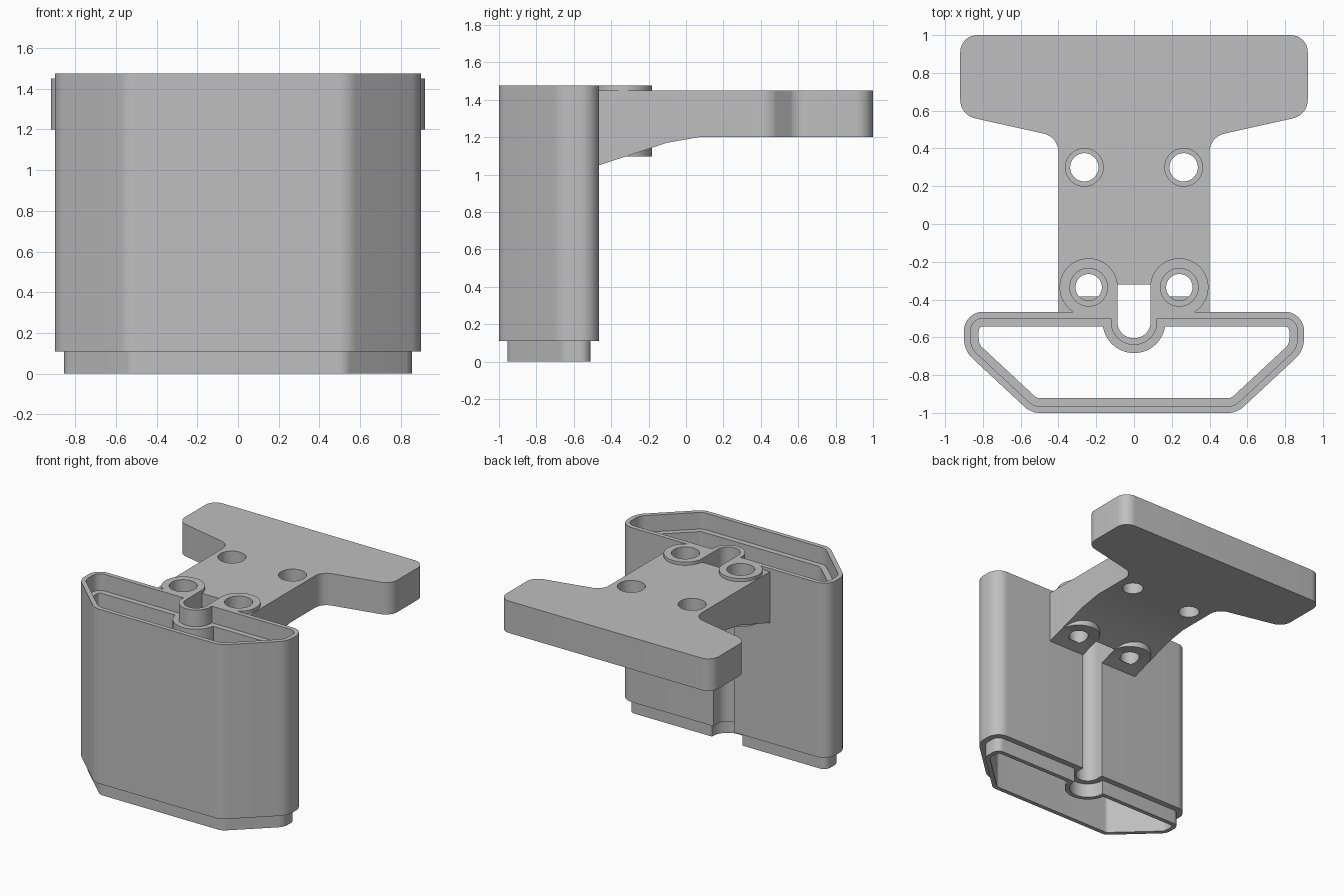
import bpy, bmesh, math
from mathutils import Vector, Matrix

cube = bpy.data.objects.get("Cube")
if cube:
    bpy.data.objects.remove(cube)

grey = bpy.data.materials.new("light grey plastic")
grey.use_nodes = True
grey.diffuse_color = (0.52, 0.52, 0.52, 1)
grey.node_tree.nodes["Principled BSDF"].inputs["Base Color"].default_value = (0.52, 0.52, 0.52, 1)


def make(name, bm):
    bmesh.ops.recalc_face_normals(bm, faces=bm.faces)
    mesh = bpy.data.meshes.new(name)
    bm.to_mesh(mesh)
    bm.free()
    mesh.materials.append(grey)
    obj = bpy.data.objects.new(name, mesh)
    bpy.context.collection.objects.link(obj)
    return obj


def mirrored(half):
    return half + [(-x, y, r) for x, y, r in reversed(half)]


def rounded(corners, steps=10):
    """Polygon corners (x, y, radius) to an outline with arcs."""
    out = []
    for i, (x, y, r) in enumerate(corners):
        p = Vector((x, y))
        if r == 0:
            out.append(p)
            continue
        u = (Vector(corners[i - 1][:2]) - p).normalized()
        v = (Vector(corners[(i + 1) % len(corners)][:2]) - p).normalized()
        h = u.angle(v) / 2
        c = p + (u + v).normalized() * r / math.sin(h)
        s, e = p + u * r / math.tan(h) - c, p + v * r / math.tan(h) - c
        a = math.atan2(s.y, s.x)
        d = (math.atan2(e.y, e.x) - a + math.pi) % (2 * math.pi) - math.pi
        for k in range(steps + 1):
            t = a + d * k / steps
            out.append(c + r * Vector((math.cos(t), math.sin(t))))
    return out


def inset(outline, dist):
    """Move a counter-clockwise outline inward with mitred corners."""
    out = []
    for i, p in enumerate(outline):
        d1 = (p - outline[i - 1]).normalized()
        d2 = (outline[(i + 1) % len(outline)] - p).normalized()
        n1, n2 = Vector((-d1.y, d1.x)), Vector((-d2.y, d2.x))
        out.append(p + (n1 + n2) * dist / (1 + n1.dot(n2)))
    return out


def prism(name, points, direction):
    bm = bmesh.new()
    face = bm.faces.new([bm.verts.new(p) for p in points])
    ext = bmesh.ops.extrude_face_region(bm, geom=[face])
    verts = [g for g in ext["geom"] if isinstance(g, bmesh.types.BMVert)]
    bmesh.ops.translate(bm, verts=verts, vec=direction)
    return make(name, bm)


def box(name, x0, x1, y0, y1, z0, z1):
    return prism(name, [(x0, y0, z0), (x1, y0, z0), (x1, y1, z0), (x0, y1, z0)], (0, 0, z1 - z0))


def cylinder(name, x, y, r, z0, z1):
    bm = bmesh.new()
    bmesh.ops.create_cone(bm, cap_ends=True, segments=48, radius1=r, radius2=r, depth=z1 - z0,
                          matrix=Matrix.Translation((x, y, (z0 + z1) / 2)))
    return make(name, bm)


def combine(target, tool, operation):
    mod = target.modifiers.new("cut", 'BOOLEAN')
    mod.operation, mod.object, mod.solver = operation, tool, 'EXACT'
    bpy.context.view_layer.objects.active = target
    bpy.ops.object.modifier_apply(modifier=mod.name)
    bpy.data.objects.remove(tool)


# Hollow sleeve: stepped wall section carried round the outline
TOP = 1.475
outline = rounded(mirrored([(0.545, -1, 0.12), (0.9, -0.67, 0.14), (0.9, -0.465, 0.1),
                            (0.088, -0.465, 0), (0.088, -0.605, 0.087)]))
section = [(0.045, 0), (0.045, 0.11), (0, 0.11), (0, TOP),
           (0.035, TOP), (0.035, TOP - 0.13), (0.078, TOP - 0.13), (0.078, 0)]
bm = bmesh.new()
rings = [[bm.verts.new((p.x, p.y, z)) for p in inset(outline, d)] for d, z in section]
count = len(outline)
for j, ring in enumerate(rings):
    below = rings[j - 1]
    for i in range(count):
        k = (i + 1) % count
        bm.faces.new((below[i], below[k], ring[k], ring[i]))
sleeve = make("sleeve", bm)

# T-shaped arm with a sloping underside
plan = rounded(mirrored([(0.4, -0.48, 0), (0.4, 0.461, 0.1), (0.92, 0.577, 0.1), (0.92, 1, 0.09)]))
arm = prism("t_arm", [(p.x, p.y, 0.9) for p in plan], (0, 0, 0.55))
side = [(-0.6, 1.005), (-0.1, 1.17), (0.07, 1.2), (1.2, 1.2), (1.2, 1.6), (-0.6, 1.6)]
combine(arm, prism("side_profile", [(-1.2, y, z) for y, z in side], (2.4, 0, 0)), 'INTERSECT')

# Screw bosses, joined to the slot edge
for s in (-1, 1):
    combine(arm, cylinder("boss", s * 0.24, -0.335, 0.154, 1.097, TOP), 'UNION')
    xs = sorted((s * 0.08, s * 0.2))
    combine(arm, box("boss_web", *xs, -0.478, -0.335, 1.3, TOP), 'UNION')

# Slot between the bosses
combine(arm, box("slot", -0.088, 0.088, -0.7, -0.32, 0.8, 1.7), 'DIFFERENCE')

# Counterbored screw holes
for s in (-1, 1):
    for x, y, r, bottom, ledge in ((0.24, -0.335, 0.07, 1.076, 1.3), (0.263, 0.3, 0.075, 1, 1.3)):
        combine(arm, cylinder("hole", s * x, y, r, bottom, 1.7), 'DIFFERENCE')
        combine(arm, cylinder("counterbore", s * x, y, 0.1, ledge, 1.7), 'DIFFERENCE')

for obj in (sleeve, arm):
    bpy.ops.object.select_all(action='DESELECT')
    obj.select_set(True)
    bpy.context.view_layer.objects.active = obj
    bpy.ops.object.shade_smooth_by_angle(angle=math.radians(25))
